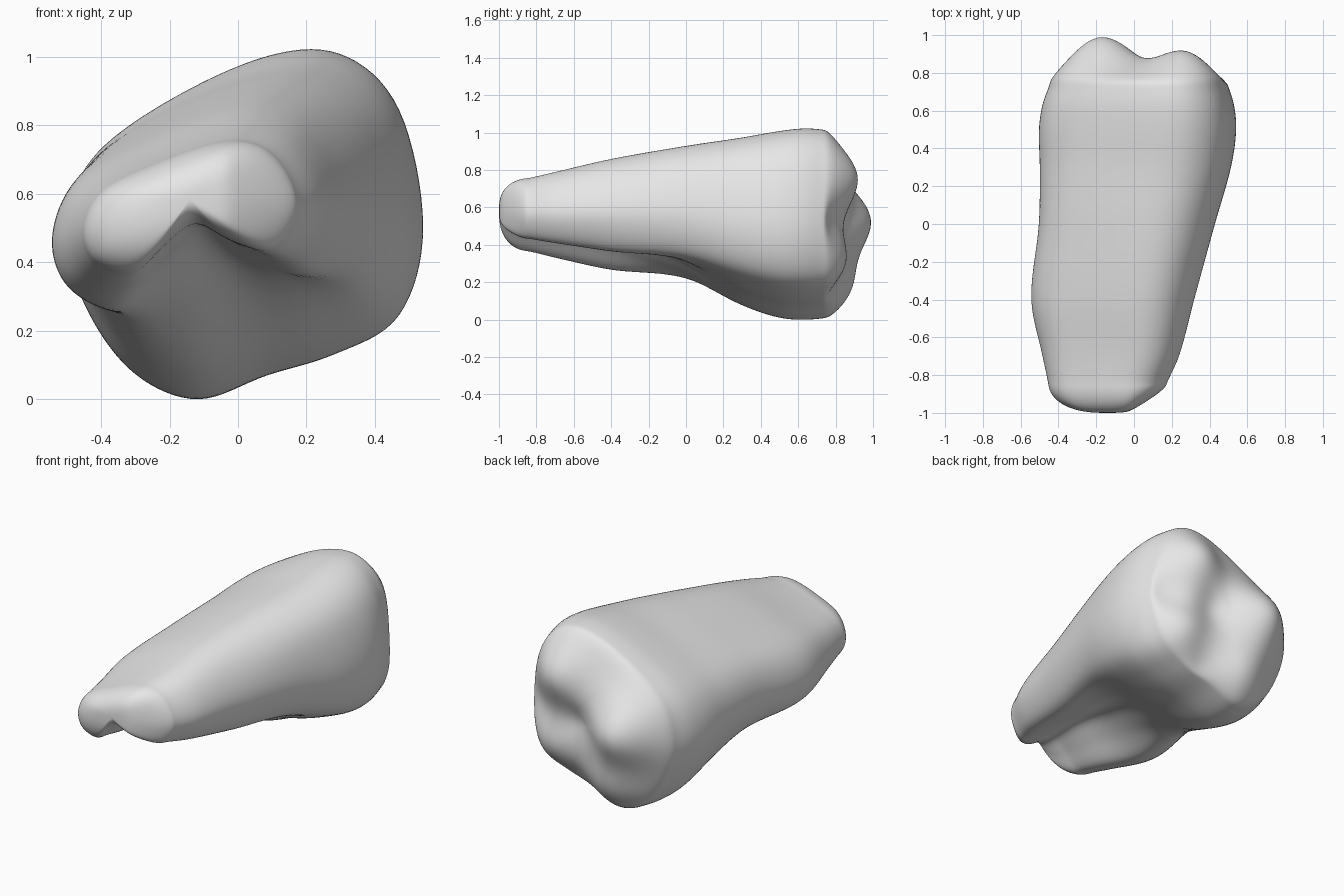
import bpy
import bmesh
import math
from mathutils import Vector

if "Cube" in bpy.data.objects:
    bpy.data.objects.remove(bpy.data.objects["Cube"], do_unlink=True)

# Matching cross-sections (x, z): arched root and full crown
ROOT = [(-.48, .48), (-.42, .61), (-.25, .70), (-.02, .78), (.12, .765), (.21, .67), (.24, .54),
        (.16, .41), (.02, .44), (-.10, .50), (-.20, .43), (-.31, .33), (-.44, .37)]
CROWN = [(-.50, .46), (-.44, .68), (-.25, .84), (.06, .985), (.30, 1.0), (.47, .845), (.54, .50),
         (.47, .24), (.28, .13), (.08, .07), (-.12, 0), (-.30, .07), (-.43, .24)]

# Length position, then left, right, bottom and top limits
LIMITS = [(-.84, -.455, .175, .365, .757), (-.70, -.485, .24, .33, .79), (-.40, -.545, .32, .265, .86),
          (0, -.505, .43, .22, .93), (.30, -.50, .515, .075, .975), (.50, -.505, .543, .008, 1.01),
          (.64, -.485, .53, -.003, 1.025), (.73, -.45, .50, .005, 1.018)]

# Chewing surface: x, z, height and radius of each cusp or groove
CUSPS = [(-.20, .53, .19, .23), (.29, .78, .14, .20), (.36, .30, .08, .17),
         (-.10, .14, .10, .20), (.46, .53, -.06, .10), (.18, .12, -.04, .09), (.12, .50, -.03, .10)]
STEPS = 8


def hermite(a, b, ta, tb, t):
    return (a * (2 * t**3 - 3 * t**2 + 1) + ta * (t**3 - 2 * t**2 + t)
            + b * (3 * t**2 - 2 * t**3) + tb * (t**3 - t**2))


def unit_box(loop):
    """The loop moved and scaled to fill a unit box."""
    lo = [min(p[k] for p in loop) for k in (0, 1)]
    hi = [max(p[k] for p in loop) for k in (0, 1)]
    return [Vector([(p[k] - lo[k]) / (hi[k] - lo[k]) for k in (0, 1)]) for p in loop]


def smooth_loop(points):
    """Closed smooth curve through the points, fitted to a unit box."""
    pts = [Vector(p) for p in points]
    n = len(pts)
    out = []
    for i in range(n):
        a, b, c, d = (pts[(i + k) % n] for k in (-1, 0, 1, 2))
        out += [hermite(b, c, (c - a) / 2, (d - b) / 2, s / STEPS) for s in range(STEPS)]
    return unit_box(out)


def limits_at(y):
    """Smoothly interpolated limits at one place along the length."""
    last = len(LIMITS) - 1
    i = max(k for k in range(last) if LIMITS[k][0] <= y or k == 0)

    def slope(j):
        a, b = LIMITS[max(j - 1, 0)], LIMITS[min(j + 1, last)]
        return (Vector(b[1:]) - Vector(a[1:])) / (b[0] - a[0])

    p, q = LIMITS[i], LIMITS[i + 1]
    h = q[0] - p[0]
    return hermite(Vector(p[1:]), Vector(q[1:]), slope(i) * h, slope(i + 1) * h, (y - p[0]) / h)


root_loop, crown_loop = smooth_loop(ROOT), smooth_loop(CROWN)


def section(y):
    t = min(max((y + .6) / .95, 0), 1)
    w = t * t * (3 - 2 * t)
    x0, x1, z0, z1 = limits_at(y)
    blend = unit_box([r.lerp(c, w) for r, c in zip(root_loop, crown_loop)])
    return [Vector((x0 + p.x * (x1 - x0), y, z0 + p.y * (z1 - z0))) for p in blend]


def crown_height(x, z):
    return .82 + sum(h * math.exp(-((x - cx)**2 + (z - cz)**2) / r**2) for cx, cz, h, r in CUSPS)


def root_height(x, z):
    """Root tip, falling back towards the right-hand leg."""
    return -1.0 + .4 * max(x + .03, 0)


def cap_rings(ring, centre, height, power):
    """Rounded end made of shrinking rings, ending in one point."""
    count = 28
    base = ring[0].y
    rings = []
    for i in range(1, count + 1):
        s = math.cos(math.pi / 2 * i / count) if i < count else 0
        lift = math.sqrt(1 - s**power)
        pts = []
        for p in ring if s else ring[:1]:
            x = centre[0] + (p.x - centre[0]) * s
            z = centre[1] + (p.z - centre[1]) * s
            pts.append(Vector((x, base + (height(x, z) - base) * lift, z)))
        rings.append(pts)
    return rings


# Body of the tooth, with root tip and chewing surface
start, end, spans = LIMITS[0][0], LIMITS[-1][0], 60
body = [section(start + (end - start) * i / spans) for i in range(spans + 1)]
tip = cap_rings(body[0], (-.14, .585), root_height, 2.6)
top = cap_rings(body[-1], (.04, .50), crown_height, 2.6)

bm = bmesh.new()
rows = [[bm.verts.new(p) for p in ring] for ring in tip[::-1] + body + top]
for a, b in zip(rows, rows[1:]):
    n = max(len(a), len(b))
    for i in range(n):
        j = (i + 1) % n
        if len(a) == 1:
            bm.faces.new((a[0], b[i], b[j]))
        elif len(b) == 1:
            bm.faces.new((a[i], b[0], a[j]))
        else:
            bm.faces.new((a[i], b[i], b[j], a[j]))

for _ in range(5):
    bmesh.ops.smooth_vert(bm, verts=bm.verts, factor=.5, use_axis_x=True, use_axis_y=True, use_axis_z=True)
bmesh.ops.recalc_face_normals(bm, faces=bm.faces)
mesh = bpy.data.meshes.new("tooth")
bm.to_mesh(mesh)
bm.free()
mesh.shade_smooth()

# Plain pale grey surface
grey = bpy.data.materials.new("pale grey")
grey.use_nodes = True
grey.diffuse_color = (.8, .8, .8, 1)
grey.node_tree.nodes["Principled BSDF"].inputs["Base Color"].default_value = (.8, .8, .8, 1)
mesh.materials.append(grey)

tooth = bpy.data.objects.new("tooth", mesh)
bpy.context.scene.collection.objects.link(tooth)
